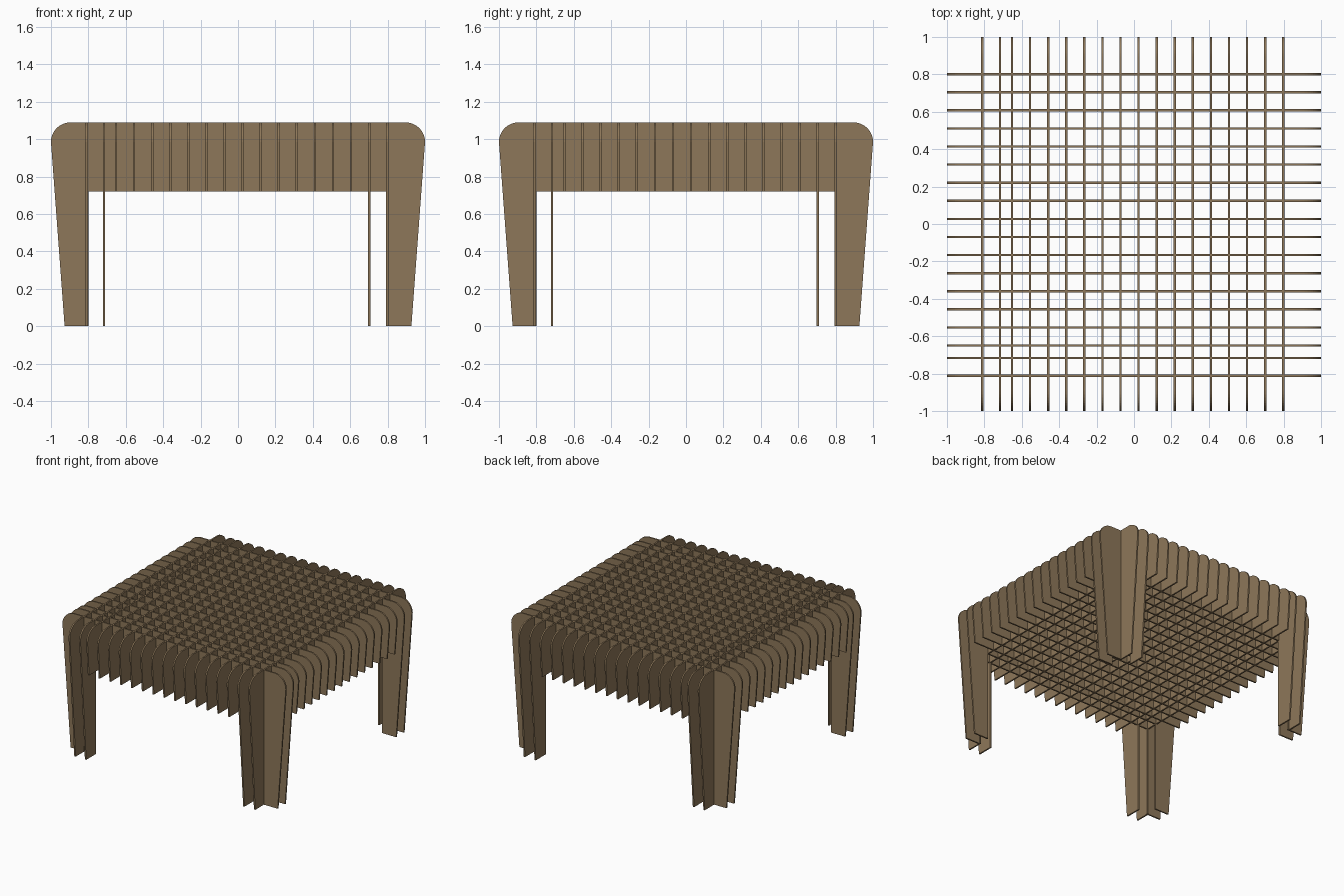
import bpy, bmesh
from math import sin, cos, pi

if "Cube" in bpy.data.objects:
    bpy.data.objects.remove(bpy.data.objects["Cube"])

THICK = 0.012
TOP, RAIL, LEG_IN, R = 1.09, 0.72, 0.80, 0.105

wood = bpy.data.materials.new("plywood")
wood.diffuse_color = (0.27, 0.185, 0.10, 1)
wood.use_nodes = True
wood.node_tree.nodes["Principled BSDF"].inputs["Base Color"].default_value = wood.diffuse_color


def half_profile(has_leg):
    """Right half of the slat outline, from underside centre outwards and up."""
    if has_leg:
        pts = [(LEG_IN, RAIL), (LEG_IN, 0.0), (0.927, 0.0)]
    else:
        pts = [(0.98, RAIL)]
    # rounded shoulder
    for i in range(11):
        a = pi / 2 * i / 10
        pts.append((1 - R + R * cos(a), TOP - R + R * sin(a)))
    return pts


def slat(name, offset, has_leg, along_x):
    right = half_profile(has_leg)
    outline = right + [(-u, z) for u, z in reversed(right)]
    bm = bmesh.new()
    lo = offset - THICK / 2
    verts = [bm.verts.new((u, lo, z) if along_x else (lo, u, z)) for u, z in outline]
    face = bm.faces.new(verts)
    out = bmesh.ops.extrude_face_region(bm, geom=[face])
    move = (0, THICK, 0) if along_x else (THICK, 0, 0)
    bmesh.ops.translate(bm, vec=move,
                        verts=[g for g in out["geom"] if isinstance(g, bmesh.types.BMVert)])
    bmesh.ops.recalc_face_normals(bm, faces=bm.faces)
    mesh = bpy.data.meshes.new(name)
    bm.to_mesh(mesh)
    bm.free()
    mesh.materials.append(wood)
    bpy.context.collection.objects.link(bpy.data.objects.new(name, mesh))


# evenly spaced slats, plus a closer pair on the negative side
def offsets(start):
    return [start - 0.0967 * i for i in range(16)] + [-0.716, -0.811]


# the two outermost slats on every side carry the legs
for along_x, label, start in ((True, "cross_slat", 0.801), (False, "long_slat", 0.798)):
    for i, o in enumerate(offsets(start)):
        leg = i in (0, 1, 16, 17)
        slat(f"{label}_{'leg_' if leg else ''}{i + 1}", o, leg, along_x)
